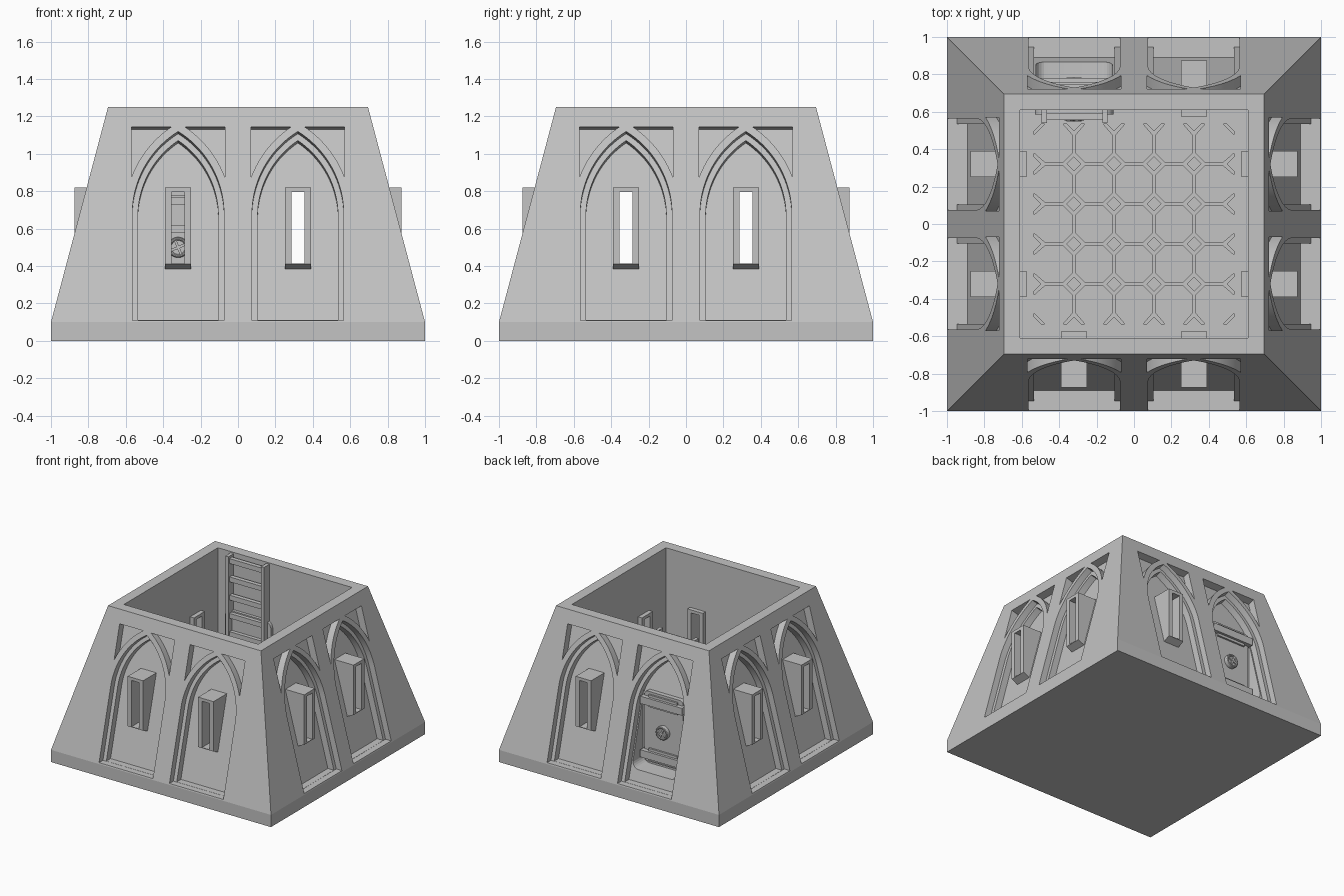
import bpy, bmesh, math
from mathutils import Matrix, Vector

cube = bpy.data.objects.get("Cube")
if cube:
    bpy.data.objects.remove(cube, do_unlink=True)

stone = bpy.data.materials.new("grey_stone")
stone.use_nodes = True
GREY = (0.55, 0.55, 0.55, 1)
stone.diffuse_color = GREY
stone.node_tree.nodes["Principled BSDF"].inputs["Base Color"].default_value = GREY

TILT = 0.265                      # inward lean of the outer walls
ANGLE = math.atan(TILT)
NORMAL = Vector((0, -math.cos(ANGLE), math.sin(ANGLE)))
SILL, SPRING, CENTRE, ARC = 0.11, 0.68, 0.2726, 0.5176
BAYS = [(k, cx) for k in range(4) for cx in (-0.32, 0.32)]
DOOR = (2, 0.32)
WINDOWS = [b for b in BAYS if b != DOOR]


def turn(k):
    return Matrix.Rotation(k * math.pi / 2, 3, 'Z')


def loft(bm, a, b):
    """Closed solid between two matching loops of points."""
    va, vb = [bm.verts.new(p) for p in a], [bm.verts.new(p) for p in b]
    bm.faces.new(va)
    bm.faces.new(vb[::-1])
    for i in range(len(va)):
        j = (i + 1) % len(va)
        bm.faces.new((va[i], vb[i], vb[j], va[j]))


def box(bm, x0, x1, y0, y1, z0, z1, m=Matrix.Identity(3)):
    loop = [(x0, y0), (x1, y0), (x1, y1), (x0, y1)]
    loft(bm, [m @ Vector((x, y, z0)) for x, y in loop],
         [m @ Vector((x, y, z1)) for x, y in loop])


def finish(bm, name):
    bmesh.ops.recalc_face_normals(bm, faces=bm.faces)
    mesh = bpy.data.meshes.new(name)
    bm.to_mesh(mesh)
    bm.free()
    mesh.materials.append(stone)
    ob = bpy.data.objects.new(name, mesh)
    bpy.context.collection.objects.link(ob)
    return ob


def activate(ob):
    bpy.ops.object.select_all(action='DESELECT')
    ob.select_set(True)
    bpy.context.view_layer.objects.active = ob


def cut(ob, cutter):
    mod = ob.modifiers.new("cut", 'BOOLEAN')
    mod.operation, mod.solver, mod.object = 'DIFFERENCE', 'EXACT', cutter
    activate(ob)
    bpy.ops.object.modifier_apply(modifier=mod.name)


def smooth(ob):
    activate(ob)
    bpy.ops.object.shade_smooth_by_angle(angle=math.radians(25 if ob.name != "tower_wall" else 12))


def on_wall(x, z, depth):
    """Point at a depth under the leaning wall; the sill runs in level."""
    p = Vector((x, -(1 - TILT * (z - 0.1)), z))
    if z < 0.12:
        return p + Vector((0, depth / math.cos(ANGLE), 0))
    return p - NORMAL * depth


def carve(bm, k, pts, depth):
    m = turn(k)
    loft(bm, [m @ on_wall(x, z, -0.06) for x, z in pts],
         [m @ on_wall(x, z, depth) for x, z in pts])


def arch(cx, radius, sill):
    w, top = radius - CENTRE, math.acos(CENTRE / radius)
    half = [(w, sill)] + [(radius * math.cos(top * i / 18) - CENTRE,
                           SPRING + radius * math.sin(top * i / 18)) for i in range(19)]
    return [(cx + x, z) for x, z in half] + [(cx - x, z) for x, z in half[-2::-1]]


def spandrel(cx, side):
    r, w, top = ARC + 0.04, 0.25, 1.145
    a0, a1 = math.acos((w + CENTRE) / r), math.asin((top - SPRING) / r)
    pts = [(w, top)]
    for i in range(13):
        a = a1 + (a0 - a1) * i / 12
        pts.append((r * math.cos(a) - CENTRE, SPRING + r * math.sin(a)))
    return [(cx + side * x, z) for x, z in pts]


def rounded(cx, w, z0, z1, r):
    pts = []
    for q, (sx, z) in enumerate([(1, z1 - r), (-1, z1 - r), (-1, z0 + r), (1, z0 + r)]):
        for i in range(7):
            a = math.pi / 2 * (q + i / 6)
            pts.append((cx + sx * (w - r) + r * math.cos(a), z + r * math.sin(a)))
    return pts


def slab(bm, pts, y0, y1):
    loft(bm, [Vector((x, y0, z)) for x, z in pts], [Vector((x, y1, z)) for x, z in pts])


# Leaning outer wall with a short upright foot
bm = bmesh.new()
rings = []
for r, z in ((1, 0), (1, 0.1), (0.695, 1.25)):
    rings.append([bm.verts.new((sx * r, sy * r, z)) for sx, sy in ((-1, -1), (1, -1), (1, 1), (-1, 1))])
bm.faces.new(rings[0])
bm.faces.new(rings[2])
for lo, hi in zip(rings, rings[1:]):
    for i in range(4):
        j = (i + 1) % 4
        bm.faces.new((lo[i], lo[j], hi[j], hi[i]))
wall = finish(bm, "tower_wall")

# Cutters: stepped arches, spandrels, room, door niche, window slots
cutters = []
for radius, sill, depth in ((ARC, SILL, 0.05), (ARC - 0.03, SILL + 0.001, 0.103)):
    bm = bmesh.new()
    for k, cx in BAYS:
        carve(bm, k, arch(cx, radius, sill), depth)
    cutters.append(finish(bm, "arch_cutter"))
bm = bmesh.new()
for k, cx in BAYS:
    for side in (-1, 1):
        carve(bm, k, spandrel(cx, side), 0.06)
cutters.append(finish(bm, "spandrel_cutter"))
bm = bmesh.new()
box(bm, -0.61, 0.61, -0.61, 0.61, 0.095, 1.5)
cutters.append(finish(bm, "room_cutter"))
bm = bmesh.new()
slab(bm, rounded(-0.32, 0.205, 0.2, 0.82, 0.06), 0.72, 0.93)
cutters.append(finish(bm, "door_cutter"))
bm = bmesh.new()
for k, cx in WINDOWS:
    box(bm, cx - 0.035, cx + 0.035, -1.1, -0.5, 0.415, 0.795, turn(k))
slots = finish(bm, "window_cutter")
for c in cutters + [slots]:
    cut(wall, c)

# Window surrounds, outside and inside
bm = bmesh.new()
hood = [(-0.875, 0.41), (-0.875, 0.82), (-0.66, 0.82), (-0.66, 0.38), (-0.81, 0.38)]
for k, cx in WINDOWS:
    m = turn(k)
    loft(bm, *[[m @ Vector((cx + s * 0.07, y, z)) for y, z in hood] for s in (-1, 1)])
    box(bm, cx - 0.07, cx + 0.07, -0.63, -0.575, 0.38, 0.82, m)
frames = finish(bm, "window_surrounds")
cut(frames, slots)
for c in cutters + [slots]:
    bpy.data.objects.remove(c, do_unlink=True)

# Door leaf with cross bands, and its inner face
bm = bmesh.new()
slab(bm, rounded(-0.32, 0.175, 0.225, 0.8, 0.03), 0.70, 0.745)
for z in (0.26, 0.7):
    box(bm, -0.51, -0.13, 0.68, 0.78, z, z + 0.06)
    box(bm, -0.45, -0.19, 0.70, 0.76, z - 0.02, z + 0.08)
slab(bm, rounded(-0.32, 0.21, 0.16, 0.78, 0.06), 0.585, 0.63)
door = finish(bm, "door")

# Hand wheels on both faces of the door
for name, y, out in (("outer_wheel", 0.745, 1), ("inner_wheel", 0.585, -1)):
    bm = bmesh.new()
    lie = Matrix.Translation((-0.32, y + out * 0.012, 0.5)) @ Matrix.Rotation(math.pi / 2, 4, 'X')
    bmesh.ops.create_cone(bm, cap_ends=True, segments=32, radius1=0.055, radius2=0.055, depth=0.024, matrix=lie)
    for spin in (0.4, 0.4 + math.pi / 2):
        at = Matrix.Translation((0, out * 0.015, 0)) @ lie @ Matrix.Rotation(spin, 4, 'Z')
        bmesh.ops.create_cube(bm, size=1, matrix=at @ Matrix.Diagonal((0.08, 0.014, 0.02, 1)))
    smooth(finish(bm, name))
    bpy.ops.mesh.primitive_torus_add(location=(-0.32, y + out * 0.024, 0.5), rotation=(math.pi / 2, 0, 0),
                                     major_radius=0.046, minor_radius=0.009,
                                     major_segments=32, minor_segments=10)
    rim = bpy.context.object
    rim.name = name + "_rim"
    rim.data.materials.append(stone)
    smooth(rim)

# Ladder above the door, on the inside
bm = bmesh.new()
for x in (-0.48, -0.155):
    box(bm, x - 0.014, x + 0.014, 0.54, 0.62, 0.56, 1.24)
for i in range(5):
    z = 0.58 + 0.15 * i
    box(bm, -0.48, -0.155, 0.555, 0.59, z, z + 0.04)
ladder = finish(bm, "ladder")

# Floor: plain border, eight-sided tiles and diamond insets with grooves
bm = bmesh.new()
EDGE, PITCH, GAP, TOP = 0.535, 0.214, 0.008, 0.11
for k in range(4):
    box(bm, -0.61, EDGE, -0.61, -EDGE, 0.09, TOP, turn(k))


def tile(cx, cy, offsets):
    loop = []
    for dx, dy in offsets:
        p = tuple(max(-EDGE, min(EDGE, v)) for v in (cx + dx, cy + dy))
        if p not in loop:
            loop.append(p)
    if len(loop) > 2:
        loft(bm, [Vector((x, y, 0.09)) for x, y in loop], [Vector((x, y, TOP)) for x, y in loop])


h, d = PITCH / 2 - GAP, 0.04
c = PITCH / 2 - 0.058
octagon = [(h, -c), (h, c), (c, h), (-c, h), (-h, c), (-h, -c), (-c, -h), (c, -h)]
diamond = [(d, 0), (0, d), (-d, 0), (0, -d)]
for i in range(6):
    for j in range(6):
        gx, gy = -EDGE + PITCH * i, -EDGE + PITCH * j
        tile(gx, gy, diamond)
        if i < 5 and j < 5:
            # outermost tile sides run on into the border
            grown = []
            for x, y in octagon:
                if abs(x) == h and (i, x) in ((0, -h), (4, h)):
                    x *= 1.09
                if abs(y) == h and (j, y) in ((0, -h), (4, h)):
                    y *= 1.09
                grown.append((x, y))
            tile(gx + PITCH / 2, gy + PITCH / 2, grown)
floor = finish(bm, "floor_tiles")

for ob in (wall, door):
    smooth(ob)
